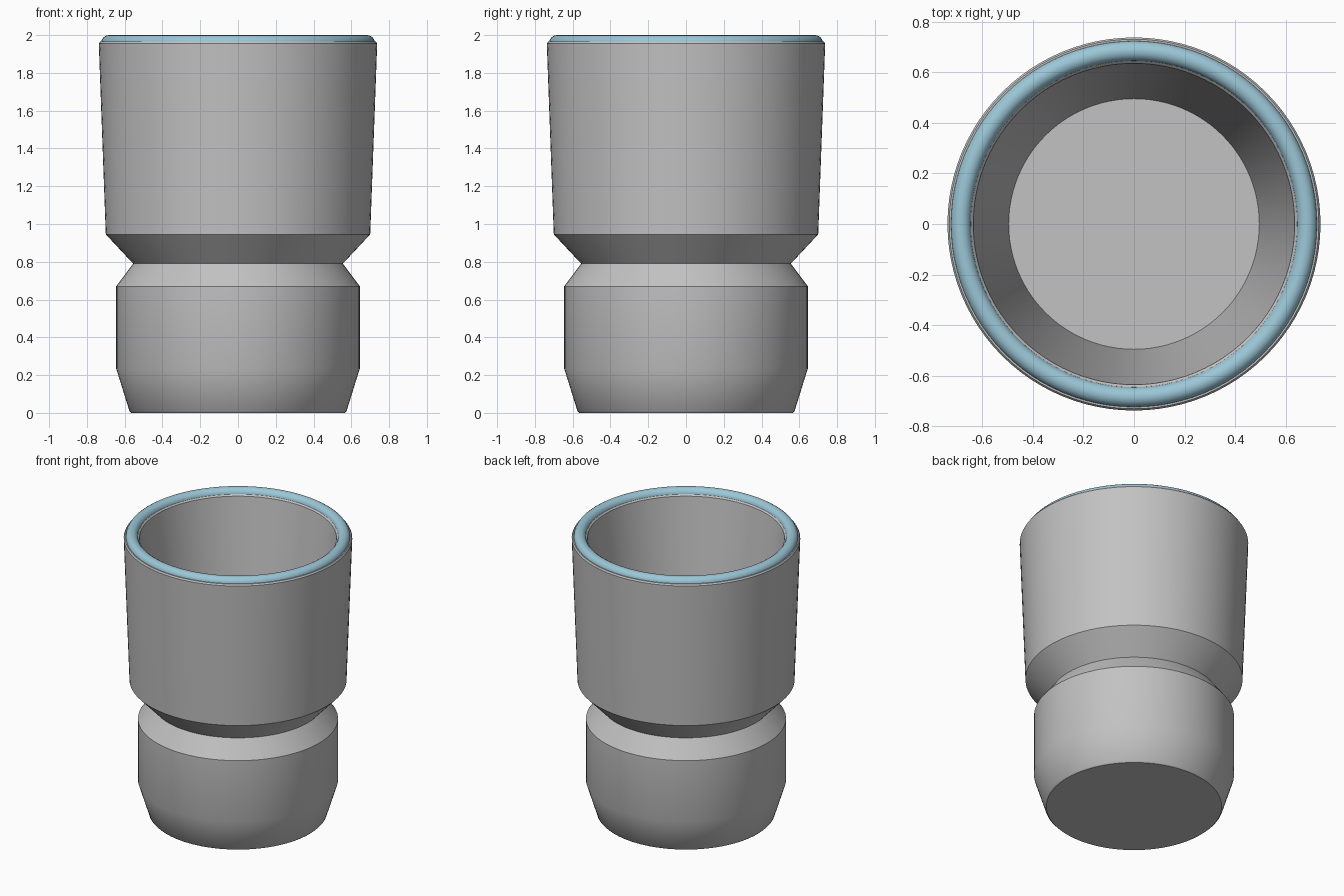
import bpy, bmesh, math

if "Cube" in bpy.data.objects:
    bpy.data.objects.remove(bpy.data.objects["Cube"], do_unlink=True)

SEGMENTS = 96


def material(name, colour):
    mat = bpy.data.materials.new(name)
    mat.use_nodes = True
    mat.diffuse_color = colour
    mat.node_tree.nodes["Principled BSDF"].inputs["Base Color"].default_value = colour
    return mat


def lathe(name, profile, mat, closed=False):
    """Spin a (radius, height) profile around the z axis."""
    bm = bmesh.new()
    verts = [bm.verts.new((r, 0, z)) for r, z in profile]
    pairs = list(zip(verts, verts[1:]))
    if closed:
        pairs.append((verts[-1], verts[0]))
    edges = [bm.edges.new(p) for p in pairs]
    bmesh.ops.spin(bm, geom=verts + edges, cent=(0, 0, 0), axis=(0, 0, 1),
                   angle=math.tau, steps=SEGMENTS, use_duplicate=False)
    bmesh.ops.remove_doubles(bm, verts=bm.verts, dist=0.0005)
    bmesh.ops.recalc_face_normals(bm, faces=bm.faces)
    mesh = bpy.data.meshes.new(name)
    bm.to_mesh(mesh)
    bm.free()
    mesh.materials.append(mat)
    obj = bpy.data.objects.new(name, mesh)
    bpy.context.collection.objects.link(obj)
    bpy.ops.object.select_all(action="DESELECT")
    obj.select_set(True)
    bpy.context.view_layer.objects.active = obj
    bpy.ops.object.shade_smooth_by_angle(angle=math.radians(30))
    return obj


grey = material("grey", (0.54, 0.54, 0.54, 1))
blue = material("pale blue", (0.33, 0.57, 0.68, 1))

# Cup: base, tapered foot, pinched waist, flared wall, rim and hollow inside
lathe("cup_body", [
    (0, 0), (0.565, 0), (0.575, 0.01),
    (0.645, 0.235), (0.645, 0.67),
    (0.555, 0.79), (0.70, 0.945),
    (0.737, 1.955), (0.73, 1.965),
    (0.645, 1.965), (0.635, 1.955),
    (0.495, 0.82), (0, 0.82),
], grey)

# Rounded ring set into the rim
ring_sides = 16
lathe("rim_ring", [
    (0.684 + 0.04 * math.cos(math.tau * i / ring_sides),
     1.96 + 0.04 * math.sin(math.tau * i / ring_sides))
    for i in range(ring_sides)
], blue, closed=True)
